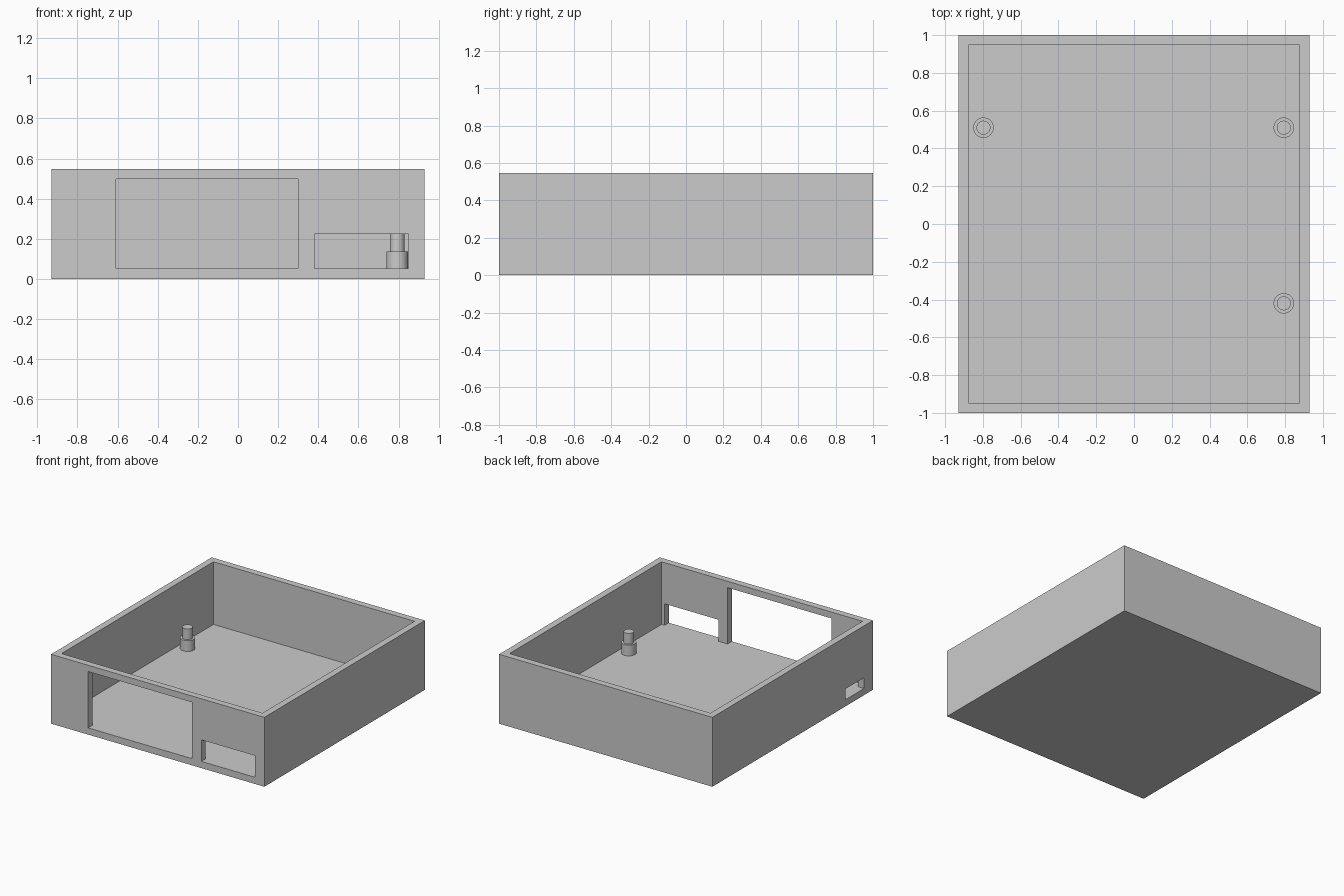
import bpy
import bmesh
import math
from mathutils import Matrix, Vector

cube = bpy.data.objects.get("Cube")
if cube:
    bpy.data.objects.remove(cube, do_unlink=True)

grey = bpy.data.materials.new("light grey")
grey.use_nodes = True
GREY = (0.6, 0.6, 0.6, 1)
grey.diffuse_color = GREY
grey.node_tree.nodes["Principled BSDF"].inputs["Base Color"].default_value = GREY

HALF_X, HALF_Y, HEIGHT = 0.93, 1.0, 0.547
WALL = 0.053          # wall and floor thickness


def make_object(name, bm):
    mesh = bpy.data.meshes.new(name)
    bm.to_mesh(mesh)
    bm.free()
    mesh.materials.append(grey)
    obj = bpy.data.objects.new(name, mesh)
    bpy.context.collection.objects.link(obj)
    return obj


def box(name, low, high):
    low, high = Vector(low), Vector(high)
    size = high - low
    bm = bmesh.new()
    bmesh.ops.create_cube(
        bm, size=1,
        matrix=Matrix.Translation((low + high) / 2) @ Matrix.Diagonal((*size, 1)))
    return make_object(name, bm)


def cut(target, name, low, high):
    cutter = box(name, low, high)
    cutter.hide_render = True
    mod = target.modifiers.new(name, 'BOOLEAN')
    mod.operation = 'DIFFERENCE'
    mod.solver = 'EXACT'
    mod.object = cutter
    bpy.context.view_layer.objects.active = target
    bpy.ops.object.modifier_apply(modifier=name)
    bpy.data.objects.remove(cutter, do_unlink=True)


def stepped_post(name, x, y):
    # Wide foot and narrow pin, spun from one profile
    foot, pin = 0.054, 0.037
    step, top = 0.138, 0.223
    profile = [(foot, WALL), (foot, step), (pin, step), (pin, top), (0, top)]
    bm = bmesh.new()
    verts = [bm.verts.new((x + r, y, z)) for r, z in profile]
    edges = [bm.edges.new(pair) for pair in zip(verts, verts[1:])]
    bmesh.ops.spin(bm, geom=verts + edges, cent=(x, y, 0), axis=(0, 0, 1),
                   angle=math.tau, steps=32)
    bmesh.ops.remove_doubles(bm, verts=bm.verts, dist=0.0005)
    bmesh.ops.recalc_face_normals(bm, faces=bm.faces)
    # Open shell: make sure the top cap looks upward
    cap = max(bm.faces, key=lambda f: f.calc_center_median().z)
    if cap.normal.z < 0:
        bmesh.ops.reverse_faces(bm, faces=bm.faces)
    post = make_object(name, bm)
    bpy.ops.object.select_all(action='DESELECT')
    post.select_set(True)
    bpy.context.view_layer.objects.active = post
    bpy.ops.object.shade_smooth_by_angle(angle=math.radians(30))


# Open tray
tray = box("tray", (-HALF_X, -HALF_Y, 0), (HALF_X, HALF_Y, HEIGHT))
cut(tray, "cavity", (WALL - HALF_X, WALL - HALF_Y, WALL),
    (HALF_X - WALL, HALF_Y - WALL, 1))

# Front openings and the small port in the right wall
front_out, front_in = -HALF_Y - 0.1, -HALF_Y + 2 * WALL
cut(tray, "large_opening", (-0.607, front_out, WALL), (0.3, front_in, 0.497))
cut(tray, "small_opening", (0.38, front_out, WALL), (0.85, front_in, 0.223))
cut(tray, "side_port", (-HALF_X - 0.1, -0.89, WALL),
    (-HALF_X + 2 * WALL, -0.66, 0.138))

# Mounting posts
stepped_post("back_right_post", -0.797, 0.51)
stepped_post("back_left_post", 0.793, 0.51)
stepped_post("front_left_post", 0.793, -0.42)
